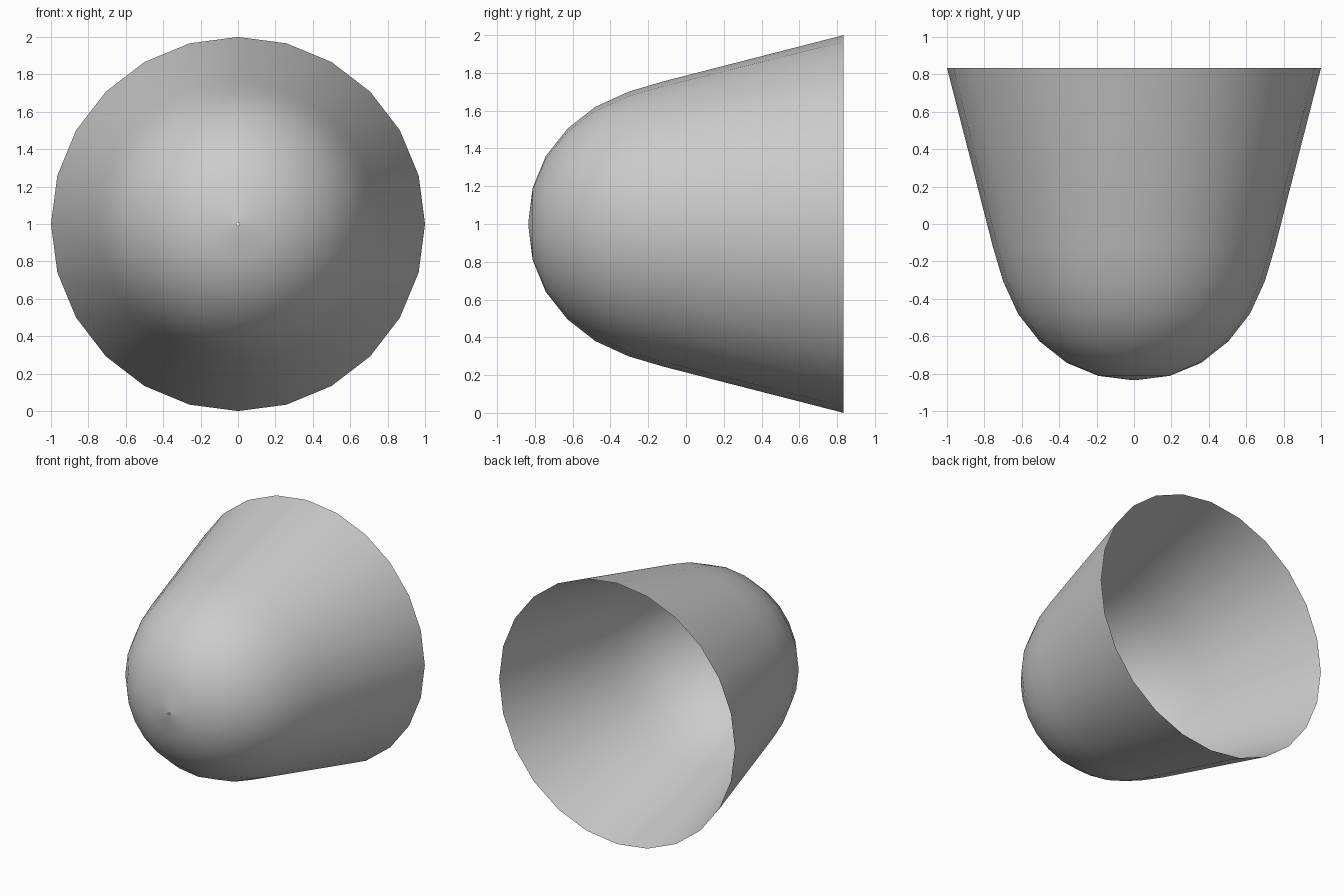
import bpy, bmesh, math
from mathutils import Vector

if "Cube" in bpy.data.objects:
    bpy.data.objects.remove(bpy.data.objects["Cube"])

# Half profile of the open cup: (y, radius), from rounded nose to flared rim
PROFILE = [(-0.835, 0.008), (-0.812, 0.19), (-0.742, 0.36), (-0.627, 0.505),
           (-0.48, 0.62), (-0.305, 0.70), (-0.12, 0.755), (0.835, 1.0)]
SIDES = 24
CENTRE_Z = 1.0

# Spin the profile around the y axis into a thin shell
bm = bmesh.new()
verts = [bm.verts.new((0, y, CENTRE_Z + r)) for y, r in PROFILE]
edges = [bm.edges.new(pair) for pair in zip(verts, verts[1:])]
bmesh.ops.spin(bm, geom=verts + edges, cent=Vector((0, 0, CENTRE_Z)),
               axis=Vector((0, 1, 0)), angle=math.tau, steps=SIDES,
               use_duplicate=False)
bmesh.ops.remove_doubles(bm, verts=bm.verts, dist=0.0005)

# Make every face point away from the axis
for f in bm.faces:
    f.normal_update()
    c = f.calc_center_median()
    if f.normal.dot(c - Vector((0, 0.8, CENTRE_Z))) < 0:
        f.normal_flip()
    f.smooth = True

mesh = bpy.data.meshes.new("cup_shell")
bm.to_mesh(mesh)
bm.free()
shell = bpy.data.objects.new("cup_shell", mesh)
bpy.context.collection.objects.link(shell)
